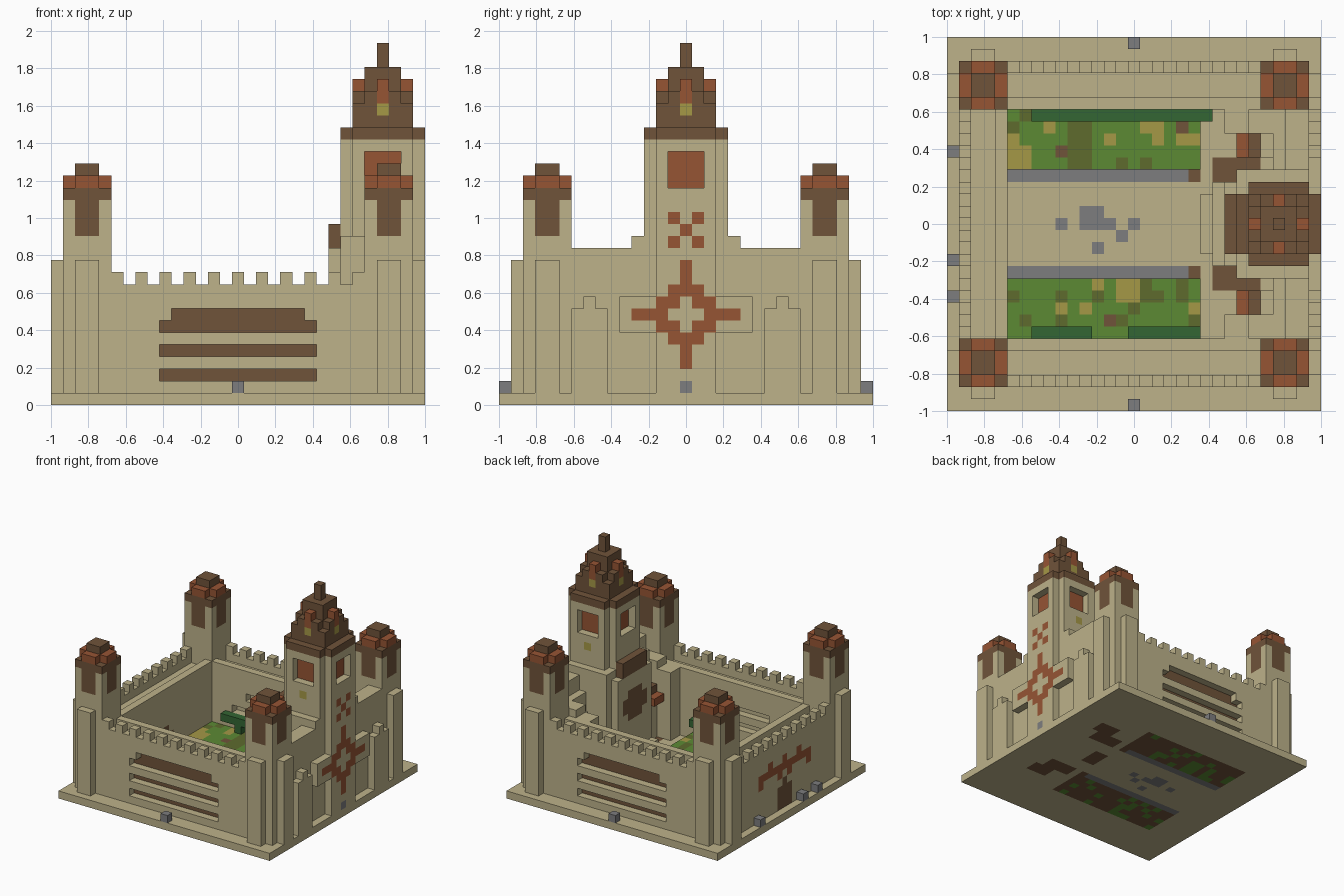
import bpy, bmesh, random

random.seed(4)
if "Cube" in bpy.data.objects:
    bpy.data.objects.remove(bpy.data.objects["Cube"])

UNIT = 2 / 31      # edge of one building block
LAST = 30          # index of the last block on each side
MID = 15           # index of the middle block

PALETTE = {
    "sandstone": (.508, .445, .254),
    "brown": (.162, .087, .042),
    "terracotta": (.305, .089, .034),
    "stone_grey": (.205, .205, .21),
    "grass": (.107, .254, .034),
    "hedge_green": (.033, .133, .033),
    "olive": (.112, .147, .027),
    "ochre": (.376, .314, .061),
}
MATERIALS = {}
for title, rgb in PALETTE.items():
    mat = bpy.data.materials.new(title)
    mat.use_nodes = True
    mat.diffuse_color = (*rgb, 1)
    shader = next(n for n in mat.node_tree.nodes if n.type == 'BSDF_PRINCIPLED')
    shader.inputs["Base Color"].default_value = (*rgb, 1)
    shader.inputs["Roughness"].default_value = 1
    MATERIALS[title] = mat

blocks = {}        # (x, y, z) -> (part, colour)


def cells(xs, ys, zs, flip):
    """Block positions of a box, with mirrored copies across x and/or y."""
    for x in range(*xs):
        for y in range(*ys):
            for z in range(*zs):
                for px in {x, LAST - x if "x" in flip else x}:
                    for py in {y, LAST - y if "y" in flip else y}:
                        yield px, py, z


def fill(part, colour, xs, ys, zs, flip=""):
    for cell in cells(xs, ys, zs, flip):
        blocks[cell] = (part, colour)


def paint(colour, xs, ys, zs, flip=""):
    for cell in cells(xs, ys, zs, flip):
        if cell in blocks:
            blocks[cell] = (blocks[cell][0], colour)


def carve(xs, ys, zs, flip=""):
    for cell in cells(xs, ys, zs, flip):
        blocks.pop(cell, None)


def build_parts():
    """Mesh the exposed block faces of every part as one object."""
    for part in sorted({p for p, c in blocks.values()}):
        own = {k: c for k, (p, c) in blocks.items() if p == part}
        colours = sorted(set(own.values()))
        bm = bmesh.new()
        for cell, colour in own.items():
            for axis in range(3):
                for side in (0, 1):
                    near = list(cell)
                    near[axis] += 2 * side - 1
                    if tuple(near) in blocks:
                        continue
                    quad = []
                    for du, dw in ((0, 0), (1, 0), (1, 1), (0, 1)):
                        corner = list(cell)
                        corner[axis] += side
                        corner[(axis + 1) % 3] += du
                        corner[(axis + 2) % 3] += dw
                        x, y, z = (c * UNIT for c in corner)
                        quad.append(bm.verts.new((x - 1, y - 1, z)))
                    face = bm.faces.new(quad if side else quad[::-1])
                    face.material_index = colours.index(colour)
        bmesh.ops.remove_doubles(bm, verts=bm.verts, dist=UNIT / 100)
        mesh = bpy.data.meshes.new(part)
        bm.to_mesh(mesh)
        bm.free()
        for colour in colours:
            mesh.materials.append(MATERIALS[colour])
        bpy.context.collection.objects.link(bpy.data.objects.new(part, mesh))


# Ground slab with soil beds, kerbs and paving stones
fill("ground_slab", "sandstone", (0, 31), (0, 31), (0, 1))
paint("brown", (5, 21), (20, 25), (0, 1), "y")
paint("stone_grey", (5, 20), (19, 20), (0, 1), "y")
paint("brown", (20, 21), (19, 20), (0, 1), "y")
paint("brown", (21, 23), (14, 17), (0, 1))
paint("brown", (22, 26), (19, 21), (0, 1), "y")
paint("brown", (24, 27), (21, 23), (0, 1), "y")
for x, y in ((9, 15), (11, 15), (11, 16), (12, 16), (12, 15), (13, 15), (12, 13), (14, 14), (15, 15)):
    paint("stone_grey", (x, x + 1), (y, y + 1), (0, 1))

# Garden planting
for x in range(5, 21):
    for y in (*range(6, 11), *range(20, 25)):
        if random.random() < .3:
            paint("grass", (x, x + 1), (y, y + 1), (0, 1))
        shade = random.choices(("grass", "olive", "ochre", "brown"), (20, 3, 2, 1))[0]
        fill("garden", shade, (x, x + 1), (y, y + 1), (1, 2))
paint("olive", (10, 12), (20, 25), (1, 2))
paint("ochre", (14, 16), (9, 11), (1, 2))
paint("ochre", (5, 7), (20, 22), (1, 2))

# Hedges on short trunks
for start, end, row in ((7, 22, 24), (7, 12, 6), (15, 21, 6)):
    fill("hedges", "hedge_green", (start, end), (row, row + 1), (3, 4))
    for x in range(start + 2, end, 4):
        fill("hedges", "hedge_green", (x, x + 1), (row, row + 1), (1, 3))

# Front and back walls: walkway, battlements, slatted openings
fill("long_walls", "sandstone", (5, 26), (2, 6), (1, 10), "y")
carve((5, 26), (3, 5), (9, 10), "y")
for x in range(5, 26, 2):
    fill("long_walls", "sandstone", (x, x + 1), (2, 3), (10, 11), "y")
for start, end, z in ((9, 22, 2), (9, 22, 4), (9, 22, 6), (10, 21, 7)):
    carve((start, end), (2, 3), (z, z + 1), "y")
    paint("brown", (start, end), (3, 4), (z, z + 1), "y")
for start, z in ((8, 4), (10, 6)):
    carve((start, start + 9), (5, 6), (z, z + 1), "y")

# Left-hand end wall with door and frieze
fill("gate_wall", "sandstone", (1, 5), (6, 25), (1, 10))
carve((2, 4), (6, 25), (9, 10))
for y in range(6, 25, 2):
    fill("gate_wall", "sandstone", (1, 2), (y, y + 1), (10, 11))
paint("brown", (1, 5), (14, 17), (1, 4))
paint("brown", (1, 5), (MID, MID + 1), (4, 5))
paint("terracotta", (1, 2), (10, 21), (6, 7))
for y in (10, 14):
    paint("terracotta", (1, 2), (y, y + 1), (5, 6), "y")
for y in (12, MID):
    paint("terracotta", (1, 2), (y, y + 1), (7, 8), "y")

# Corner towers with crossed buttresses and stepped roofs
fill("corner_towers", "sandstone", (1, 5), (2, 6), (1, 17), "xy")
fill("corner_towers", "sandstone", (0, 1), (3, 5), (1, 12), "xy")
fill("corner_towers", "sandstone", (2, 4), (1, 2), (1, 12), "xy")
paint("brown", (2, 4), (2, 6), (14, 17), "xy")
paint("brown", (1, 5), (3, 5), (14, 17), "xy")
fill("corner_roofs", "brown", (1, 5), (2, 6), (17, 18), "xy")
fill("corner_roofs", "terracotta", (1, 5), (3, 5), (18, 19), "xy")
fill("corner_roofs", "terracotta", (2, 4), (2, 6), (18, 19), "xy")
fill("corner_roofs", "brown", (2, 4), (3, 5), (19, 20), "xy")

# Right-hand hall: outer wall, terraces, outside buttresses
fill("hall", "sandstone", (28, 30), (6, 25), (1, 13))
fill("hall", "sandstone", (27, 28), (6, 25), (1, 11))
fill("hall", "sandstone", (24, 30), (11, 20), (1, 14))
fill("hall", "sandstone", (23, 25), (6, 8), (1, 10), "y")
fill("hall", "sandstone", (25, 28), (6, 8), (1, 11), "y")
fill("hall_buttresses", "sandstone", (LAST, 31), (6, 9), (1, 8), "y")
fill("hall_buttresses", "sandstone", (LAST, 31), (7, 8), (8, 9), "y")

# Courtyard porch with gable, round window and steps
fill("porch", "sandstone", (23, 26), (12, 19), (1, 13))
fill("porch", "sandstone", (24, 26), (13, 18), (13, 15))
fill("porch", "brown", (23, 24), (13, 18), (13, 15))
paint("brown", (23, 24), (14, 17), (7, 11))
paint("brown", (23, 24), (13, 18), (8, 10))
fill("porch_steps", "sandstone", (22, 23), (12, 19), (1, 3))
fill("porch_steps", "sandstone", (21, 22), (13, 18), (1, 2))

# Side pavilions with small roofs
fill("pavilions", "sandstone", (25, 27), (21, 24), (1, 7), "y")
fill("pavilions", "sandstone", (26, 28), (21, 23), (7, 9), "y")
fill("pavilion_roofs", "terracotta", (24, 25), (21, 24), (6, 7), "y")
fill("pavilion_roofs", "brown", (25, 26), (21, 24), (7, 8), "y")
fill("pavilion_roofs", "brown", (26, 27), (23, 24), (7, 8), "y")

# Main tower: plan with notched corners and a projecting cap
for xs, ys in (((24, 31), (13, 18)), ((25, 30), (12, 19))):
    fill("main_tower", "sandstone", xs, ys, (1, 22))
    fill("tower_cap", "brown", xs, ys, (22, 23))
fill("cross_panel", "sandstone", (LAST, 31), (10, 21), (6, 9))

# Shuttered windows and lamps on the four tower sides
TX = 27
for depth in (0, 1):
    for x, y in ((24 + depth, MID), (LAST - depth, MID), (TX, 12 + depth), (TX, 18 - depth)):
        for k in (-1, 0, 1):
            px, py = (x, y + k) if y == MID else (x + k, y)
            box = (px, px + 1), (py, py + 1), (18, 21)
            if depth == 0:
                carve(*box)
            else:
                paint("terracotta", *box)
paint("ochre", (TX, TX + 1), (12, 13), (16, 17), "y")

# Diamond cross and small saltire on the outer tower face
for y in range(10, 21):
    for z in range(3, 16):
        a, b = abs(y - MID), abs(z - 7)
        arm = a * b == 0 and 2 <= a + b <= 4
        ring = a * b > 0 and a + b <= 3
        saltire = a == abs(z - 14) and a <= 1
        if arm or ring or saltire:
            paint("terracotta", (LAST, 31), (y, y + 1), (z, z + 1))
paint("stone_grey", (LAST, 31), (MID, MID + 1), (1, 2))

# Lantern roof and spire
fill("lantern", "brown", (25, 30), (13, 18), (23, 25))
fill("lantern", "brown", (25, 30), (14, 17), (25, 26))
fill("lantern", "brown", (26, 29), (13, 18), (25, 26))
fill("lantern", "brown", (26, 29), (14, 17), (25, 28))
for x, y in ((25, MID), (29, MID), (TX, 13), (TX, 17)):
    fill("lantern", "terracotta", (x, x + 1), (y, y + 1), (25, 27))
    fill("lantern", "ochre", (x, x + 1), (y, y + 1), (24, 25))
fill("spire", "brown", (TX, TX + 1), (MID, MID + 1), (28, LAST))

# Marker stones around the slab edge
fill("marker_stones", "stone_grey", (MID, MID + 1), (0, 1), (1, 2), "y")
for y in (9, 12, 21):
    fill("marker_stones", "stone_grey", (0, 1), (y, y + 1), (1, 2))

build_parts()
